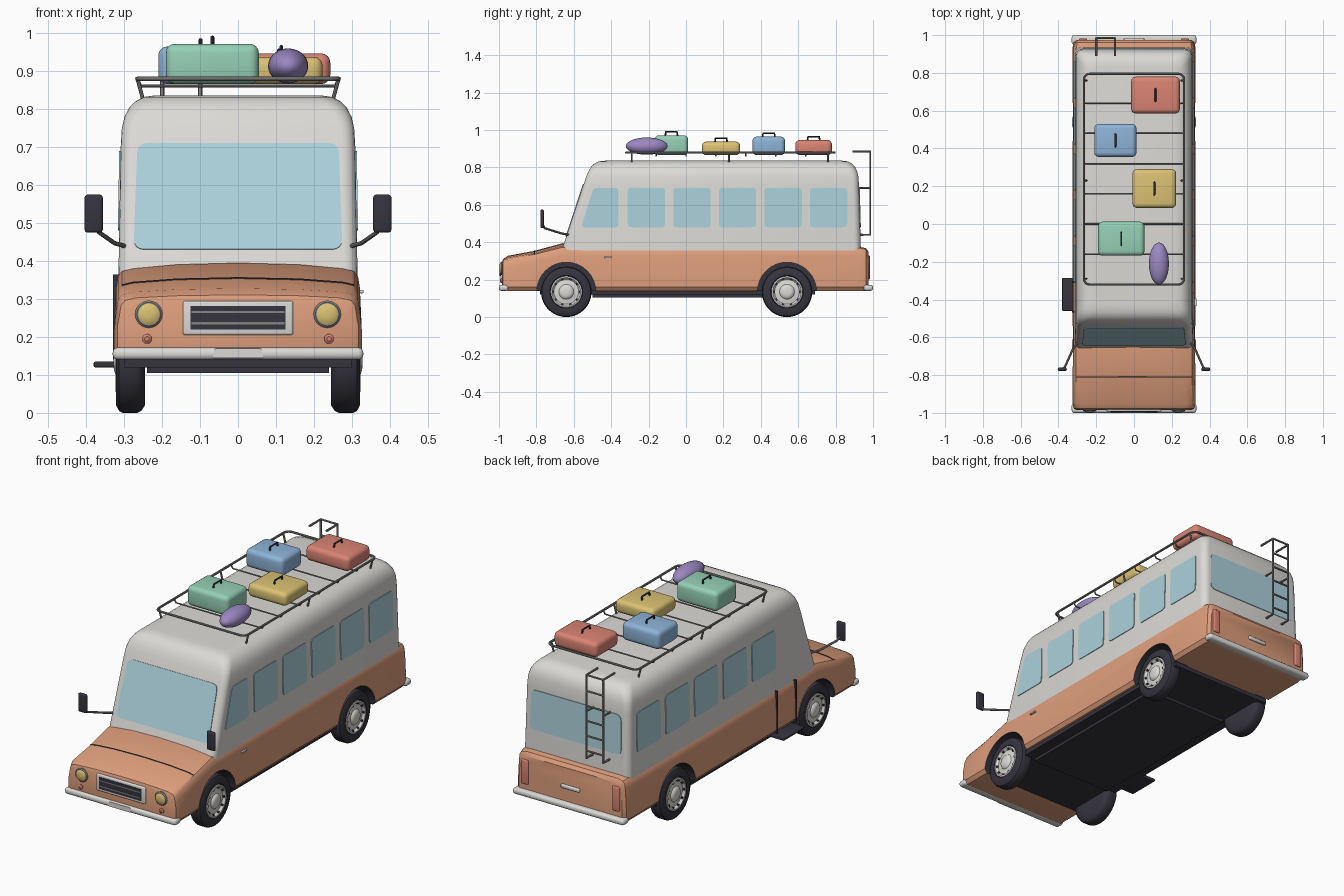
import bpy, bmesh, math
from mathutils import Vector, Matrix

if "Cube" in bpy.data.objects:
    bpy.data.objects.remove(bpy.data.objects["Cube"])


def material(name, r, g, b):
    m = bpy.data.materials.new(name)
    lin = [(c / 255 / 12.92 if c < 10 else ((c / 255 + 0.055) / 1.055) ** 2.4) for c in (r, g, b)]
    m.diffuse_color = (*lin, 1)
    m.use_nodes = True
    m.node_tree.nodes["Principled BSDF"].inputs["Base Color"].default_value = m.diffuse_color
    return m


ORANGE = material("orange paint", 222, 158, 124)
WHITE = material("pale grey paint", 220, 218, 214)
GLASS = material("window glass", 172, 209, 219)
DARK = material("dark rubber", 54, 52, 62)
METAL = material("metal tube", 134, 134, 132)
GREEN = material("green", 150, 208, 182)
BLUE = material("blue", 142, 180, 216)
YELLOW = material("yellow", 220, 194, 116)
RED = material("red", 218, 132, 116)
PURPLE = material("purple", 156, 136, 194)


def finish(name, bm, mat):
    bmesh.ops.recalc_face_normals(bm, faces=bm.faces)
    me = bpy.data.meshes.new(name)
    bm.to_mesh(me)
    bm.free()
    me.materials.append(mat)
    ob = bpy.data.objects.new(name, me)
    bpy.context.collection.objects.link(ob)
    return ob


def box(name, lo, hi, mat, bevel=0.0, segs=3):
    lo, hi = Vector(lo), Vector(hi)
    bm = bmesh.new()
    bmesh.ops.create_cube(bm, size=1, matrix=Matrix.Translation((lo + hi) / 2) @ Matrix.Diagonal((*(hi - lo), 1)))
    if bevel:
        bmesh.ops.bevel(bm, geom=bm.edges[:], offset=bevel, segments=segs, profile=0.5, affect='EDGES')
    return finish(name, bm, mat)


def loft(name, rings, mat):
    bm = bmesh.new()
    vs = [[bm.verts.new(p) for p in ring] for ring in rings]
    n = len(vs[0])
    for a, b in zip(vs, vs[1:]):
        for i in range(n):
            bm.faces.new((a[i], a[(i + 1) % n], b[(i + 1) % n], b[i]))
    bm.faces.new(vs[0])
    bm.faces.new(vs[-1])
    return finish(name, bm, mat)


def panel(name, corners, out, mat, radius=0.02, thick=0.006):
    """Thin plate with rounded corners, raised along the direction out."""
    c = [Vector(p) for p in corners]
    out = Vector(out).normalized()
    pts = []
    for i, p in enumerate(c):
        a = p + (c[i - 1] - p).normalized() * radius
        b = p + (c[(i + 1) % len(c)] - p).normalized() * radius
        for k in range(5):
            t = k / 4
            pts.append(a * (1 - t) ** 2 + p * 2 * t * (1 - t) + b * t * t)
    return loft(name, [[p - out * thick * 0.4 for p in pts], [p + out * thick * 0.6 for p in pts]], mat)


def tube(name, paths, r, mat, cyclic=False):
    cu = bpy.data.curves.new(name, 'CURVE')
    cu.dimensions = '3D'
    cu.bevel_depth, cu.bevel_resolution, cu.use_fill_caps = r, 2, True
    for path in paths:
        sp = cu.splines.new('POLY')
        sp.points.add(len(path) - 1)
        for p, co in zip(sp.points, path):
            p.co = (*co, 1)
        sp.use_cyclic_u = cyclic
    cu.materials.append(mat)
    ob = bpy.data.objects.new(name, cu)
    bpy.context.collection.objects.link(ob)
    return ob


def lathe(name, profile, centre, axis, mat, n=32):
    """Turn (distance along axis, radius) points around an axis through centre."""
    q = Vector(axis).to_track_quat('Z', 'Y')
    rings = [[Vector(centre) + q @ Vector((r * math.cos(t), r * math.sin(t), d))
              for t in (2 * math.pi * i / n for i in range(n))] for d, r in profile]
    return loft(name, rings, mat)


# Lower body: cross sections along y (y, half width, bottom, top, crown)
def section(y, w, zb, zt, crown):
    half = [(w - 0.015, zb), (w, zb + 0.02), (w, zb + 0.08), (w - 0.005, zt - 0.05), (w - 0.01, zt - 0.02),
            (w - 0.02, zt - 0.007), (w - 0.05, zt), (w * 0.5, zt + crown * 0.7), (0, zt + crown)]
    return [(x, y, z) for x, z in half] + [(-x, y, z) for x, z in half[-2::-1]]


WHEELS = (-0.64, 0.54)
body = loft("lower_body", [section(*s) for s in (
    (-0.985, 0.305, 0.15, 0.285, 0.004), (-0.978, 0.318, 0.145, 0.303, 0.008), (-0.95, 0.326, 0.14, 0.318, 0.01),
    (-0.81, 0.326, 0.14, 0.342, 0.012), (-0.66, 0.326, 0.14, 0.38, 0.015), (-0.55, 0.326, 0.14, 0.375, 0),
    (0.93, 0.326, 0.14, 0.375, 0), (0.962, 0.32, 0.14, 0.368, 0), (0.975, 0.305, 0.145, 0.35, 0))], ORANGE)

# Wheel arches cut from the body and lined dark
for y in WHEELS:
    for s in (-1, 1):
        cutter = lathe("arch_cutter", [(0, 0.158), (0.2, 0.158)], (s * 0.225, y, 0.135), (s, 0, 0), DARK)
        cutter.hide_render = True
        mod = body.modifiers.new("arch", 'BOOLEAN')
        mod.operation, mod.solver, mod.object = 'DIFFERENCE', 'EXACT', cutter
        bpy.context.view_layer.objects.active = body
        bpy.ops.object.modifier_apply(modifier=mod.name)
        bpy.data.objects.remove(cutter)
if len(body.data.materials) < 2:
    body.data.materials.append(DARK)
for f in body.data.polygons:
    c = f.center
    near = min(math.hypot(c.y - y, c.z - 0.135) for y in WHEELS) < 0.161
    f.material_index = 1 if near and 0.22 < abs(c.x) < 0.315 else 0

# Upper cabin: rounded rectangles stacked in z
def rounded(z, w, y0, y1, r):
    ring = []
    for cx, cy, a in ((w - r, y1 - r, 0), (r - w, y1 - r, 90), (r - w, y0 + r, 180), (w - r, y0 + r, 270)):
        for k in range(6):
            t = math.radians(a + 18 * k)
            ring.append((cx + r * math.cos(t), cy + r * math.sin(t), z))
    return ring


loft("cabin", [rounded(*s) for s in (
    (0.355, 0.315, -0.665, 0.935, 0.035), (0.70, 0.309, -0.551, 0.925, 0.035), (0.75, 0.306, -0.534, 0.922, 0.036),
    (0.78, 0.299, -0.521, 0.915, 0.04), (0.805, 0.286, -0.506, 0.903, 0.045), (0.822, 0.268, -0.488, 0.885, 0.045),
    (0.832, 0.248, -0.466, 0.865, 0.045), (0.836, 0.22, -0.43, 0.835, 0.04))], WHITE)

# Windows: six on the right, five plus the door side on the left
def side_x(z):
    return 0.315 - (z - 0.355) * 0.0174


for s, first in ((1, 0), (-1, 1)):
    for i in range(first, 6):
        y0 = -0.555 + 0.2435 * i
        y0, y1 = (-0.56, -0.36) if i == 0 else (y0, y0 + 0.2)
        yt = -0.495 if i == 0 else y0
        pts = [(y0, 0.48), (y1, 0.48), (y1, 0.69), (yt, 0.69)]
        panel("side_window", [(s * side_x(z), y, z) for y, z in pts], (s, 0, 0.017), GLASS)


def front_y(z):
    return -0.665 + (z - 0.355) * 0.3304


panel("windshield", [(x, front_y(z), z) for x, z in ((-0.275, 0.43), (0.275, 0.43), (0.265, 0.71), (-0.265, 0.71))],
      (0, -1, 0.33), GLASS, 0.03)
panel("rear_window", [(x, 0.935 - (z - 0.355) * 0.029, z) for x, z in
                      ((0.27, 0.48), (-0.27, 0.48), (-0.265, 0.69), (0.265, 0.69))], (0, 1, 0.03), GLASS, 0.03)

# Underside, door step and door edges
box("floor_pan", (-0.3, -0.78, 0.12), (0.3, 0.69, 0.145), DARK)
box("chassis", (-0.24, -0.5, 0.105), (0.24, 0.42, 0.125), DARK)
box("door_step", (-0.38, -0.46, 0.12), (-0.29, -0.285, 0.135), DARK, 0.004)
for y in (-0.305, -0.465):
    box("door_edge", (-0.329, y - 0.004, 0.14), (-0.31, y + 0.004, 0.365), DARK)
box("door_handle", (0.32, -0.435, 0.315), (0.331, -0.395, 0.324), WHITE, 0.003)

# Bumpers and plates
for s in (-1, 1):
    y0, y1 = sorted((s * 1.0, s * 0.95))
    box("bumper", (-0.33, y0, 0.14), (0.33, y1, 0.172), WHITE, 0.013)
panel("front_plate", [(-0.067, -0.999, 0.144), (0.067, -0.999, 0.144), (0.062, -0.999, 0.169), (-0.062, -0.999, 0.169)],
      (0, -1, 0), WHITE, 0.003, 0.002)
box("tail_handle", (-0.055, 0.965, 0.24), (0.055, 0.985, 0.26), WHITE, 0.006)

# Grille with bars
box("grille_frame", (-0.145, -0.993, 0.205), (0.145, -0.97, 0.295), WHITE, 0.006)
box("grille", (-0.125, -0.996, 0.22), (0.125, -0.98, 0.282), DARK)
for z in (0.236, 0.266):
    box("grille_bar", (-0.122, -0.998, z - 0.003), (0.122, -0.985, z + 0.003), METAL)

# Lights, mirrors and wheels, mirrored left and right
for s in (-1, 1):
    lathe("headlight_rim", [(0, 0.036), (0.025, 0.036), (0.03, 0.031)], (s * 0.235, -0.962, 0.26), (0, -1, 0), METAL, 24)
    lathe("headlight", [(0, 0.031), (0.03, 0.031), (0.036, 0.022), (0.038, 0.008)], (s * 0.235, -0.96, 0.26), (0, -1, 0), YELLOW, 24)
    lathe("indicator", [(0, 0.013), (0.025, 0.013), (0.03, 0.006)], (s * 0.24, -0.965, 0.195), (0, -1, 0), RED, 16)
    box("tail_light", (s * 0.27 - 0.021, 0.96, 0.2), (s * 0.27 + 0.021, 0.983, 0.33), RED, 0.006)
    box("mirror", (s * 0.38 - 0.024, -0.778, 0.475), (s * 0.38 + 0.024, -0.76, 0.575), DARK, 0.008)
    tube("mirror_arm", [[(s * 0.3, -0.63, 0.44), (s * 0.325, -0.665, 0.447), (s * 0.365, -0.755, 0.475), (s * 0.378, -0.768, 0.5)]], 0.006, METAL)
    for y in WHEELS:
        c, ax = (s * 0.245, y, 0.135), (s, 0, 0)
        lathe("tyre", [(0, 0.08), (0, 0.115), (0.01, 0.13), (0.02, 0.135), (0.058, 0.135), (0.068, 0.13),
                       (0.076, 0.115), (0.076, 0.088), (0.06, 0.082)], c, ax, DARK, 40)
        lathe("hub", [(0.02, 0.084), (0.076, 0.084), (0.078, 0.076), (0.066, 0.066), (0.07, 0.04),
                      (0.078, 0.034), (0.082, 0.022), (0.083, 0.006)], c, ax, WHITE)
        for k in range(10):
            t = math.pi * k / 5
            d = (s * 0.311, y + 0.07 * math.cos(t), 0.135 + 0.07 * math.sin(t))
            lathe("rim_hole", [(0, 0.006), (0.009, 0.006)], d, ax, DARK, 8)

# Hood seam following the hood section
seam = [(x, y, z + 0.001) for x, y, z in section(-0.81, 0.326, 0.14, 0.342, 0.012)[5:12]]
tube("hood_seam", [seam], 0.0025, DARK)

# Roof rack: upper rail, crossbars and posts
rail = [(x, y, 0.88) for x, y, z in rounded(0.88, 0.265, -0.32, 0.795, 0.03)]
tube("rack_rail", [rail], 0.006, METAL, True)
tube("rack_crossbars", [[(-0.265, y, 0.878), (-0.255, y, 0.861), (0.255, y, 0.861), (0.265, y, 0.878)]
                        for y in (-0.16, 0, 0.16, 0.32, 0.48, 0.64)], 0.004, METAL)
tube("rack_posts", [[(s * 0.265, y, 0.88), (s * 0.25, y, 0.825)] for s in (-1, 1) for y in (-0.29, 0.23, 0.76)], 0.005, METAL)

# Rear ladder
tube("ladder_rails", [[(x, 0.925, 0.44), (x, 0.985, 0.44), (x, 0.985, 0.885), (x, 0.89, 0.885)] for x in (-0.2, -0.1)], 0.006, METAL)
tube("ladder_rungs", [[(-0.2, 0.985, z), (-0.1, 0.985, z)] for z in (0.48, 0.56, 0.64, 0.72, 0.8, 0.885)], 0.005, METAL)
tube("ladder_brackets", [[(x, 0.915, 0.69), (x, 0.985, 0.69)] for x in (-0.2, -0.1)], 0.005, METAL)

# Luggage: suitcases with handles and a soft roll
for name, x0, x1, y0, y1, top, mat in (
        ("red_suitcase", -0.015, 0.243, 0.585, 0.78, 0.947, RED), ("blue_suitcase", -0.21, 0.013, 0.355, 0.53, 0.965, BLUE),
        ("yellow_suitcase", -0.008, 0.223, 0.085, 0.29, 0.938, YELLOW), ("green_suitcase", -0.19, 0.055, -0.168, 0.012, 0.972, GREEN)):
    box(name, (x0, y0, 0.866), (x1, y1, top), mat, 0.024, 4)
    x, y = (x0 + x1) / 2, (y0 + y1) / 2
    tube("suitcase_handle", [[(x, y - 0.033, top - 0.005), (x, y - 0.03, top + 0.018), (x, y + 0.03, top + 0.018),
                              (x, y + 0.033, top - 0.005)]], 0.005, DARK)
bm = bmesh.new()
bmesh.ops.create_uvsphere(bm, u_segments=24, v_segments=14, radius=1,
                          matrix=Matrix.Translation((0.132, -0.21, 0.914)) @ Matrix.Diagonal((0.053, 0.112, 0.046, 1)))
finish("purple_roll", bm, PURPLE)

# Convert tubes to meshes and smooth everything below the crease angle
bpy.ops.object.select_all(action='SELECT')
bpy.context.view_layer.objects.active = body
bpy.ops.object.convert(target='MESH')
bpy.ops.object.shade_smooth_by_angle(angle=math.radians(35))
